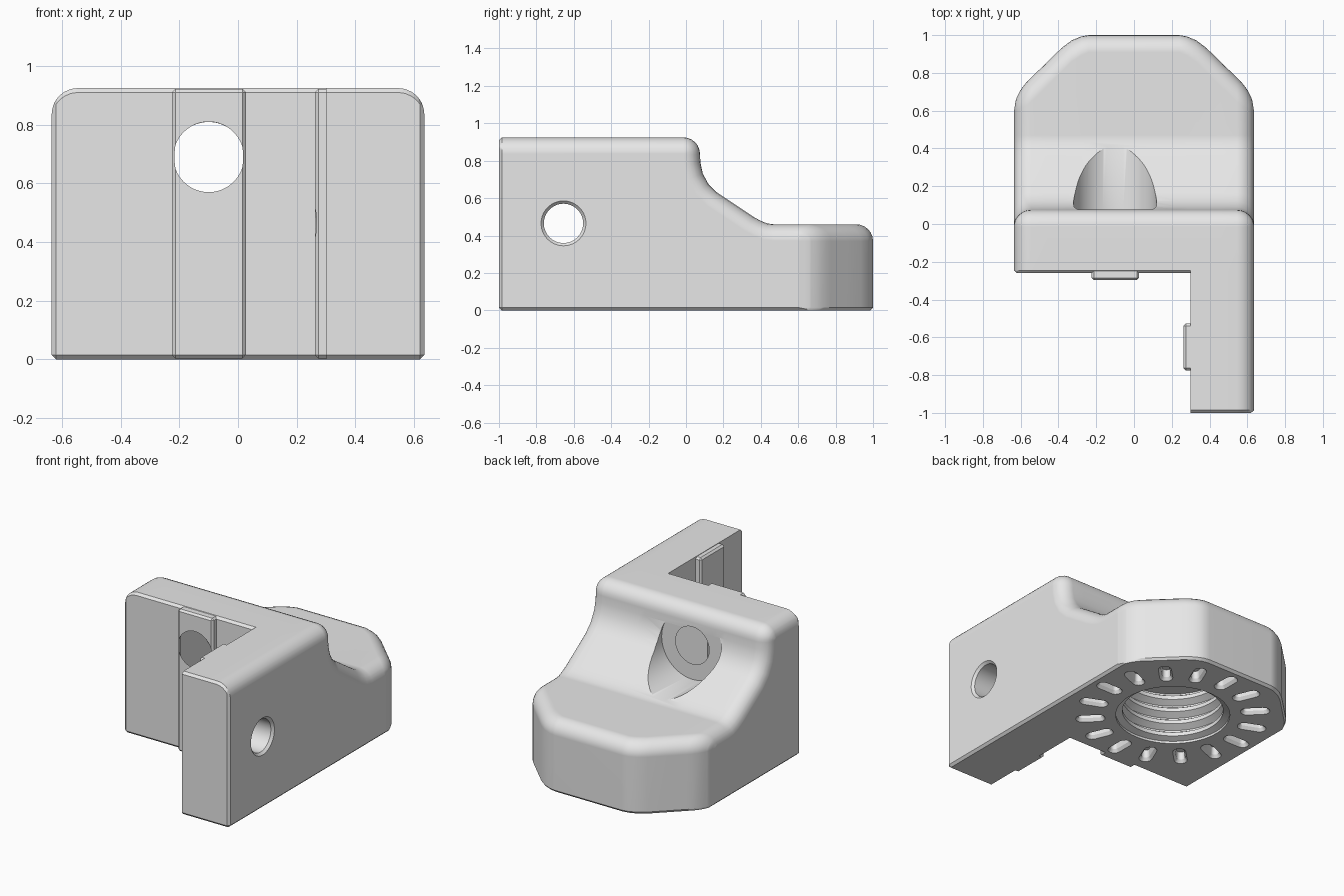
import bpy
import bmesh
from math import sin, cos, pi, radians
from mathutils import Matrix, Vector

if "Cube" in bpy.data.objects:
    bpy.data.objects.remove(bpy.data.objects["Cube"])

grey = bpy.data.materials.new("light_grey")
grey.use_nodes = True
grey.diffuse_color = (0.8, 0.8, 0.8, 1)
grey.node_tree.nodes["Principled BSDF"].inputs["Base Color"].default_value = (0.8, 0.8, 0.8, 1)

HALF, TALL, LOW, ROUND, CH = 0.635, 0.925, 0.46, 0.09, 0.015
FRONT, ARM_FRONT, ARM_X = -0.26, -1.0, 0.3
CENTRE = Vector((0, 0.365, 0))


def finish(bm, name):
    bmesh.ops.remove_doubles(bm, verts=bm.verts, dist=1e-4)
    bmesh.ops.recalc_face_normals(bm, faces=bm.faces)
    mesh = bpy.data.meshes.new(name)
    bm.to_mesh(mesh)
    bm.free()
    mesh.materials.append(grey)
    obj = bpy.data.objects.new(name, mesh)
    bpy.context.collection.objects.link(obj)
    return obj


def loft(bm, sections):
    """Skin a list of closed loops and cap both ends."""
    rows = [[bm.verts.new(p) for p in s] for s in sections]
    n = len(rows[0])
    for a, b in zip(rows, rows[1:]):
        for i in range(n):
            j = (i + 1) % n
            bm.faces.new((a[i], a[j], b[j], b[i]))
    bm.faces.new(rows[0])
    bm.faces.new(rows[-1])


def revolve(name, profile, matrix, seg=64):
    """Solid of revolution from (radius, height) pairs."""
    bm = bmesh.new()
    loft(bm, [[matrix @ Vector((r * cos(2 * pi * i / seg), r * sin(2 * pi * i / seg), h))
               for i in range(seg)] for r, h in profile])
    return finish(bm, name)


def combine(obj, tool, operation):
    tool.hide_render = True
    mod = obj.modifiers.new(operation.lower(), 'BOOLEAN')
    mod.operation, mod.solver, mod.object = operation, 'EXACT', tool
    bpy.context.view_layer.objects.active = obj
    bpy.ops.object.modifier_apply(modifier=mod.name)
    bpy.data.objects.remove(tool)


# Side profile of the top: rounded shoulder, hollow, slope, low ledge
shoulder = [(-0.015 + ROUND * sin(a * pi / 12), TALL - ROUND + ROUND * cos(a * pi / 12))
            for a in range(7)]
profile = shoulder + [(0.077, 0.79), (0.09, 0.73), (0.12, 0.675), (0.165, 0.63),
                      (0.36, 0.5), (0.4, 0.478), (0.435, 0.464), (0.47, LOW)]
# Plan outline of the clipped back corners
outline = [(0, 1), (0.24, 1), (0.28, 0.993), (0.33, 0.972), (0.38, 0.935),
           (0.57, 0.75), (0.6, 0.712), (0.625, 0.66), (HALF, 0.6)]


def back_y(x):
    for (x0, y0), (x1, y1) in zip(outline, outline[1:]):
        if x <= x1 + 1e-6:
            return y0 + (y1 - y0) * (x - x0) / (x1 - x0)
    return outline[-1][1]


def inset_profile(d):
    out = []
    for i, (y, z) in enumerate(profile):
        t = Vector((1, 0))
        if 0 < i < len(profile) - 1:
            t = (Vector(profile[i + 1]) - Vector(profile[i - 1])).normalized()
        out.append((y + t.y * d, z - t.x * d))
    return out


def section(x, front, d):
    """Side-on cross-section at x, shrunk by d where the sides round over."""
    ax = abs(x)
    b = max(0, ax - HALF + CH)
    h, yb = TALL - d, back_y(ax)
    pts = [(FRONT + CH, b), (front + CH, b), (front + b, CH),
           (front + b, h - CH), (front + CH, h), (FRONT + CH, h)]
    pts += inset_profile(d)
    rz = ROUND - d
    ry = rz * (1 + 0.41 * min(1, max(0, (ax - 0.24) / 0.14)))
    pts += [(yb - ry + ry * sin(a * pi / 12), LOW - d - rz + rz * cos(a * pi / 12))
            for a in range(7)]
    pts += [(yb, CH), (yb - CH + b, b)]
    return [(x, y, z) for y, z in pts]


# Main body: clipped block and arm lofted across x
stations = [(x, 0) for x in (0.24, 0.28, 0.33, 0.38, 0.46)]
stations += [(HALF - ROUND + ROUND * sin(radians(a)), min(ROUND - 0.002, ROUND * (1 - cos(radians(a)))))
             for a in (0, 15, 30, 42, 51, 56.4, 63, 70, 80, 90)]
across = [(-x, d) for x, d in reversed(stations)] + stations
rows = [(x, FRONT, d) for x, d in across if x < ARM_X]
rows += [(ARM_X, FRONT, 0), (ARM_X, ARM_FRONT, 0)]
rows += [(x, ARM_FRONT, d) for x, d in across if x > ARM_X]
bm = bmesh.new()
loft(bm, [section(*r) for r in rows])
body = finish(bm, "bracket_body")


# Locating ribs on the two inner faces
def rib(name, x0, x1, y0, y1):
    bm = bmesh.new()
    size = Matrix.Diagonal((x1 - x0, y1 - y0, TALL - 0.006, 1))
    place = Matrix.Translation(((x0 + x1) / 2, (y0 + y1) / 2, TALL / 2))
    bmesh.ops.create_cube(bm, size=1, matrix=place @ size)
    bmesh.ops.bevel(bm, geom=bm.edges[:], offset=0.012, segments=1, affect='EDGES')
    return finish(bm, name)


combine(body, rib("wall_rib", -0.225, 0.027, -0.297, -0.2), 'UNION')
combine(body, rib("arm_rib", 0.262, 0.36, -0.775, -0.527), 'UNION')

# Screw recess in the slope, then the two chamfered screw holes
along_y = Matrix.Translation((-0.1, 0, 0.69)) @ Matrix.Rotation(-pi / 2, 4, 'X')
along_x = Matrix.Translation((0, -0.655, 0.465)) @ Matrix.Rotation(pi / 2, 4, 'Y')
combine(body, revolve("recess_cutter", [(0.22, 0.077), (0.22, 0.7)], along_y), 'DIFFERENCE')
combine(body, revolve("wall_hole_cutter", [(0.135, -0.312), (0.105, -0.282), (0.105, 0.062),
                                           (0.135, 0.092)], along_y), 'DIFFERENCE')
combine(body, revolve("arm_hole_cutter", [(0.135, 0.247), (0.105, 0.277), (0.105, 0.62),
                                          (0.135, 0.65)], along_x), 'DIFFERENCE')

# Threaded blind socket underneath
thread = [(0.345, -0.05), (0.345, 0.015)]
for i in range(4):
    z = 0.03 + 0.085 * i
    thread += [(0.305, z), (0.305, z + 0.025), (0.345, z + 0.05), (0.345, z + 0.06)]
combine(body, revolve("socket_cutter", thread, Matrix.Translation(CENTRE)), 'DIFFERENCE')


# Ring of tapered slots around the socket
def capsule(shrink, z):
    pts = []
    for side in (1, -1):
        for k in range(7):
            a = -pi / 2 + k * pi / 6 + (0 if side > 0 else pi)
            w = 0.04 - shrink
            pts.append(Vector((0.5 + side * 0.05 + w * cos(a), w * sin(a), z)))
    return pts


bm = bmesh.new()
for i in range(16):
    turn = Matrix.Translation(CENTRE) @ Matrix.Rotation(i * pi / 8, 4, 'Z')
    loft(bm, [[turn @ p for p in capsule(s, z)] for s, z in ((-0.004, -0.02), (0.0, 0.0), (0.014, 0.02), (0.016, 0.07))])
combine(body, finish(bm, "slot_cutter"), 'DIFFERENCE')

# Smooth rounds with crisp edges
bpy.ops.object.select_all(action='DESELECT')
body.select_set(True)
bpy.context.view_layer.objects.active = body
bpy.ops.object.shade_smooth_by_angle(angle=radians(30))
weighted = body.modifiers.new("weighted_normals", 'WEIGHTED_NORMAL')
weighted.keep_sharp = True
